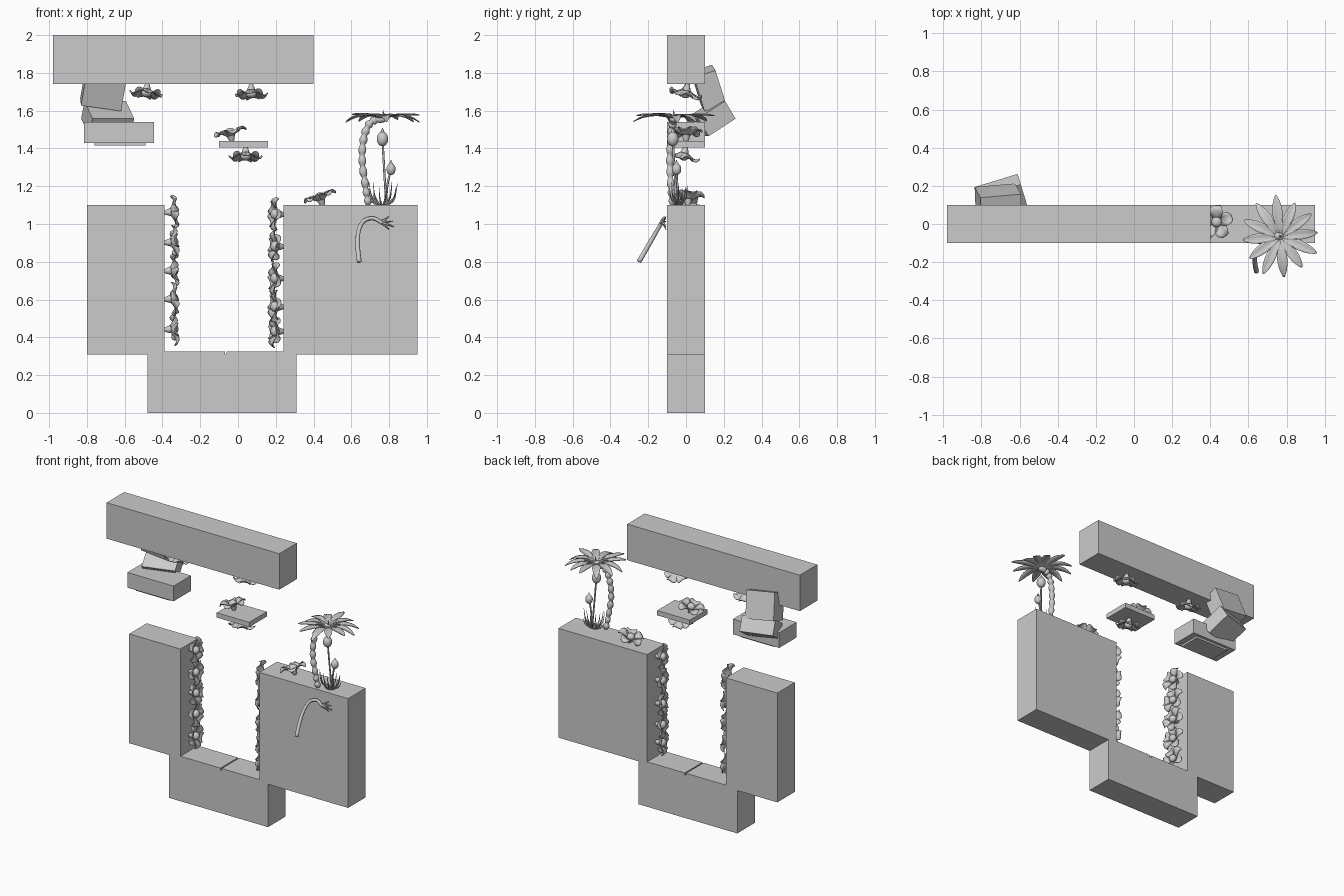
import bpy, bmesh, math, random
from mathutils import Vector, Matrix, Euler

if "Cube" in bpy.data.objects:
    bpy.data.objects.remove(bpy.data.objects["Cube"])

random.seed(4)


def finish(name, bm, smooth=False):
    me = bpy.data.meshes.new(name)
    bmesh.ops.recalc_face_normals(bm, faces=bm.faces)
    bm.to_mesh(me)
    bm.free()
    if smooth:
        for p in me.polygons:
            p.use_smooth = True
    ob = bpy.data.objects.new(name, me)
    bpy.context.collection.objects.link(ob)
    return ob


def box(name, loc, size, rot=(0, 0, 0)):
    bm = bmesh.new()
    bmesh.ops.create_cube(bm, size=1)
    bmesh.ops.scale(bm, vec=size, verts=bm.verts)
    ob = finish(name, bm)
    ob.location = loc
    ob.rotation_euler = [math.radians(a) for a in rot]
    return ob


def slab(name, x0, x1, z0, z1, depth=0.2):
    return box(name, ((x0 + x1) / 2, 0, (z0 + z1) / 2), (x1 - x0, depth, z1 - z0))


def sample(pts, n):
    """Smooth path through the points (Catmull-Rom)."""
    p = [Vector(q) for q in pts]
    p = [2 * p[0] - p[1]] + p + [2 * p[-1] - p[-2]]
    out = []
    for i in range(n + 1):
        t = i / n * (len(p) - 3)
        k = min(int(t), len(p) - 4)
        t -= k
        a, b, c, d = p[k:k + 4]
        out.append(0.5 * (2 * b + (c - a) * t + (2 * a - 5 * b + 4 * c - d) * t * t
                          + (3 * b - a - 3 * c + d) * t ** 3))
    return out


def tube(bm, pts, radius, n=16, sides=8):
    """Tube along a path; radius is a function of 0..1."""
    path = sample(pts, n)
    rings = []
    for i, c in enumerate(path):
        d = path[min(i + 1, n)] - path[max(i - 1, 0)]
        q = d.to_track_quat('Z', 'Y')
        r = radius(i / n)
        rings.append([bm.verts.new(c + q @ Vector((r * math.cos(a), r * math.sin(a), 0)))
                      for a in [math.tau * s / sides for s in range(sides)]])
    for a, b in zip(rings, rings[1:]):
        for s in range(sides):
            bm.faces.new((a[s], a[(s + 1) % sides], b[(s + 1) % sides], b[s]))
    bm.faces.new(rings[0])
    bm.faces.new(rings[-1])


def petal(bm, profile, width, mat, cup=0.0, n=8, thick=0.004):
    """Curved leaf: profile is (r, z) points, width a function of 0..1."""
    path = sample([(r, 0, z) for r, z in profile], n)
    layers = []
    for off in (0, thick):
        rows = []
        for i, c in enumerate(path):
            w = width(i / n)
            rows.append([bm.verts.new(mat @ (c + Vector((0, w * s, cup * w * s * s - off))))
                         for s in (-1, -0.5, 0, 0.5, 1)])
        for a, b in zip(rows, rows[1:]):
            for s in range(4):
                bm.faces.new((a[s], a[s + 1], b[s + 1], b[s]))
        layers.append(rows)
    edge = lambda R: [r[0] for r in R] + R[-1][1:-1] + [r[-1] for r in R[::-1]] + R[0][-2:0:-1]
    e, f = edge(layers[0]), edge(layers[1])
    for i in range(len(e)):
        j = (i + 1) % len(e)
        bm.faces.new((e[i], e[j], f[j], f[i]))


def ball(bm, loc, r, sz=1.0):
    bmesh.ops.create_uvsphere(bm, u_segments=14, v_segments=9, radius=r,
                              matrix=Matrix.Translation(loc) @ Matrix.Diagonal((1, 1, sz, 1)))


# Stone blocks
slab("top_beam", -0.98, 0.40, 1.74, 2.0)
slab("left_pillar", -0.80, -0.39, 0.31, 1.10)
slab("right_pillar", 0.24, 0.95, 0.31, 1.10)
slab("base_block", -0.48, 0.31, 0, 0.31)
slab("left_floor_plate", -0.39, -0.07, 0.31, 0.325)
slab("right_floor_plate", -0.06, 0.24, 0.31, 0.325)
slab("small_platform", -0.10, 0.16, 1.405, 1.44)
slab("left_ledge", -0.815, -0.445, 1.43, 1.54)
slab("ledge_under_plate", -0.76, -0.49, 1.415, 1.43, 0.16)

# Tilted rubble blocks behind the ledge
box("upper_rubble", (-0.712, 0.118, 1.72), (0.215, 0.12, 0.19), (18, 8, 5))
box("lower_rubble", (-0.69, 0.130, 1.558), (0.23, 0.175, 0.11), (32, 0, 17))

# Flower: stem cup, round heart and five petals, growing along +z
bm = bmesh.new()
tube(bm, [(0, 0, 0), (0, 0, 0.02), (0, 0, 0.045)], lambda t: 0.010 + 0.016 * t, 4, 10)
ball(bm, (0, 0, 0.053), 0.028, 0.8)
for k in range(5):
    petal(bm, [(0.018, 0.035), (0.045, 0.052), (0.07, 0.058), (0.088, 0.046)],
          lambda t: 0.010 + 0.026 * math.sin(math.pi * min(1, 0.12 + 0.8 * t)) ** 0.8,
          Matrix.Rotation(math.tau * k / 5, 4, 'Z'), cup=0.35)
flower = finish("flower", bm, True)
flower_mesh = flower.data
bpy.data.objects.remove(flower)


def plant_flower(name, loc, axis, spin=0):
    ob = bpy.data.objects.new(name, flower_mesh)
    bpy.context.collection.objects.link(ob)
    ob.location = loc
    q = Vector(axis).to_track_quat('Z', 'Y')
    ob.rotation_euler = (q.to_matrix() @ Matrix.Rotation(spin, 3, 'Z')).to_euler()


for i, z in enumerate((1.06, 0.90, 0.75, 0.60, 0.44)):
    plant_flower(f"left_flower_{i}", (-0.39, 0, z), (1, 0.12, 0.1), i * 0.5)
for i, z in enumerate((1.05, 0.88, 0.71, 0.56, 0.43)):
    plant_flower(f"right_flower_{i}", (0.245, 0, z), (-1, -0.3, 0.05), i * 0.5)
plant_flower("beam_flower_left", (-0.48, 0.01, 1.745), (-0.1, -0.25, -1), 0.4)
plant_flower("beam_flower_right", (0.07, 0.01, 1.74), (0, -0.25, -1), 1.1)
plant_flower("platform_flower_top", (-0.03, 0, 1.435), (-0.25, 0, 1), 0.2)
plant_flower("platform_flower_under", (0.04, 0, 1.41), (0, -0.25, -1), 0.9)
plant_flower("pillar_flower", (0.45, 0.01, 1.095), (-0.35, 0, 1), 0.6)

# Palm trunk made of beaded segments
bm = bmesh.new()
tube(bm, [(0.69, -0.07, 1.10), (0.675, -0.08, 1.20), (0.658, -0.085, 1.33), (0.665, -0.08, 1.45),
          (0.70, -0.07, 1.535), (0.77, -0.06, 1.56)],
     lambda t: 0.011 + 0.009 * abs(math.sin(t * 11 * math.pi)) + 0.003 * t, 66, 10)
finish("palm_trunk", bm, True)

# Palm crown of narrow flat leaves
bm = bmesh.new()
for k in range(12):
    r = 0.19 + 0.03 * random.random()
    dz = random.uniform(-0.025, 0.025)
    petal(bm, [(0.0, 0), (r * 0.4, 0.015), (r * 0.75, 0.012 + dz * 0.4), (r, dz)],
          lambda t: 0.003 + 0.024 * math.sin(math.pi * t ** 0.85) ** 0.8 if 0 < t < 1 else 0.004,
          Matrix.Translation((0.765, -0.065, 1.56)) @ Matrix.Rotation(math.tau * k / 12 + 0.1, 4, 'Z'),
          cup=0.3, n=10)
ball(bm, (0.765, -0.065, 1.555), 0.022, 0.8)
tube(bm, [(0.765, -0.065, 1.56), (0.768, -0.065, 1.58), (0.77, -0.065, 1.605)],
     lambda t: 0.008 * (1 - t) + 0.001, 4, 6)
finish("palm_crown", bm, True)

# Pods on thin stalks
for name, foot, mid, top, r in (
        ("tall_pod", (0.785, -0.05, 1.10), (0.775, -0.06, 1.27), (0.765, -0.07, 1.45), 0.031),
        ("short_pod", (0.785, -0.03, 1.10), (0.79, -0.045, 1.2), (0.81, -0.05, 1.29), 0.025)):
    bm = bmesh.new()
    tube(bm, [foot, mid, top], lambda t: 0.006, 12, 6)
    ball(bm, top, r, 1.25)
    x, y, z = top
    tube(bm, [(x, y, z + r), (x, y, z + r * 1.4), (x, y, z + r * 1.9)],
         lambda t: 0.012 * (1 - t) + 0.002, 4, 8)
    finish(name, bm, True)

# Grass blades around the foot
bm = bmesh.new()
for k in range(14):
    a = math.tau * k / 14
    o = Vector((math.cos(a), math.sin(a) * 0.6, 0))
    h = random.uniform(0.05, 0.13)
    c = Vector((0.765, -0.04, 1.10)) + o * 0.025
    tube(bm, [c, c + o * 0.04 + Vector((0, 0, h * 0.4)), c + o * 0.055 + Vector((0, 0, h))],
         lambda t: 0.005 * (1 - t) + 0.001, 6, 5)
finish("grass", bm, True)

# Hanging root on the front face, lying in a slanted plane
lean = lambda x, z: (x, -0.11 - (1.04 - z) * 0.58, z)
bm = bmesh.new()
tube(bm, [lean(0.642, 0.80), lean(0.634, 0.88), lean(0.638, 0.96), lean(0.665, 1.015),
          lean(0.715, 1.03), lean(0.765, 1.005)], lambda t: 0.013 - 0.004 * t, 24, 8)
for x, z in ((0.80, 1.04), (0.82, 1.015), (0.825, 0.985), (0.80, 0.97)):
    tube(bm, [(0.755, -0.125, 1.01), ((0.76 + x) / 2, -0.115, (1.0 + z) / 2 + 0.005), (x, -0.105, z)],
         lambda t: 0.007 * (1 - t) + 0.0015, 6, 6)
finish("hanging_root", bm, True)
